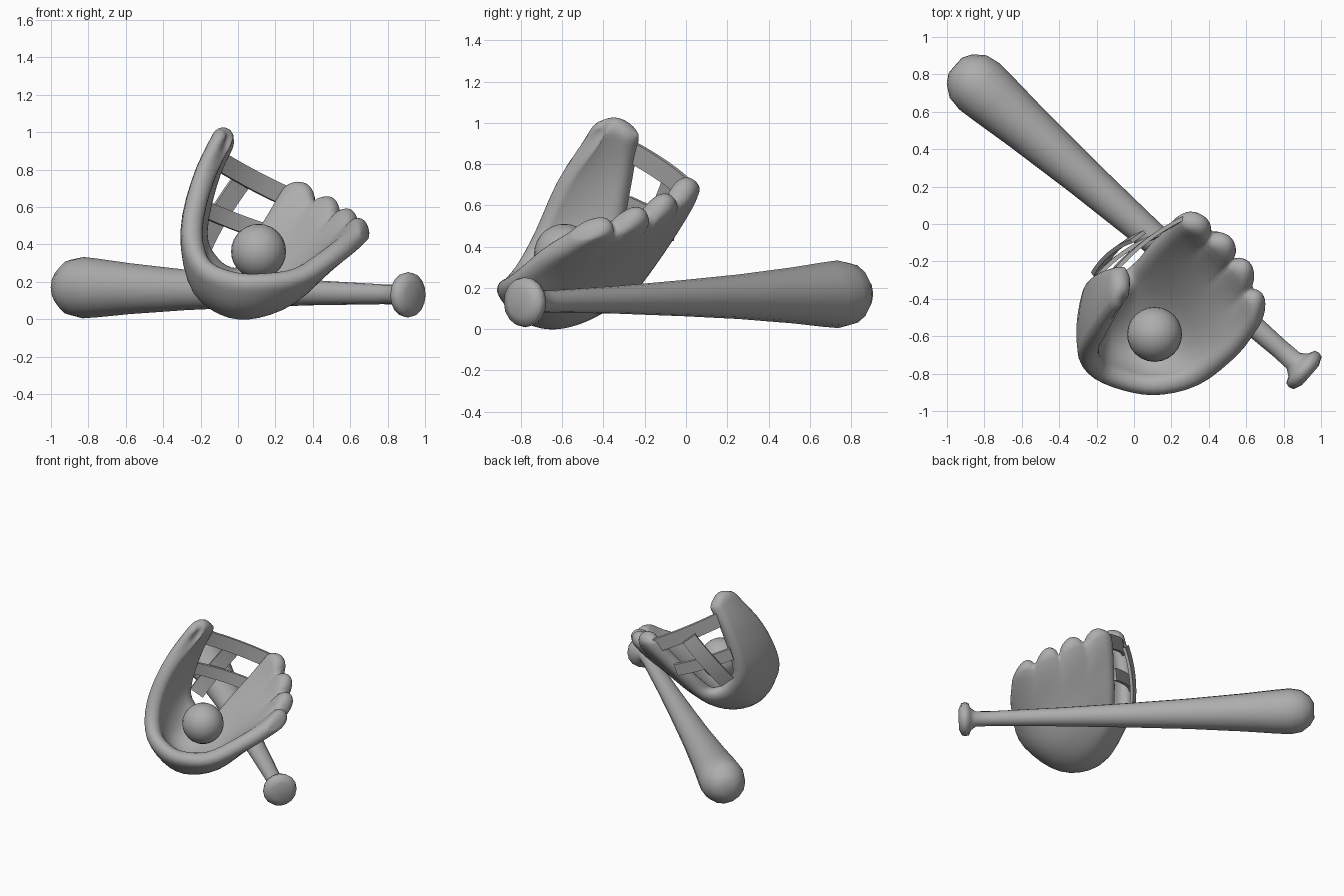
import bpy, bmesh, math
from mathutils import Vector as V

if "Cube" in bpy.data.objects:
    bpy.data.objects.remove(bpy.data.objects["Cube"])

grey = bpy.data.materials.new("plain_grey")
grey.diffuse_color = (0.42, 0.42, 0.42, 1)
grey.use_nodes = True
grey.node_tree.nodes["Principled BSDF"].inputs["Base Color"].default_value = grey.diffuse_color


def make(name, bm, angle=40):
    bmesh.ops.remove_doubles(bm, verts=bm.verts[:], dist=1e-5)
    bmesh.ops.recalc_face_normals(bm, faces=bm.faces[:])
    me = bpy.data.meshes.new(name)
    bm.to_mesh(me)
    bm.free()
    me.materials.append(grey)
    ob = bpy.data.objects.new(name, me)
    bpy.context.collection.objects.link(ob)
    bpy.ops.object.select_all(action='DESELECT')
    ob.select_set(True)
    bpy.context.view_layer.objects.active = ob
    bpy.ops.object.shade_smooth_by_angle(angle=math.radians(angle))
    return ob


def grid(bm, rows):
    vs = [[bm.verts.new(p) for p in r] for r in rows]
    for a, b in zip(vs, vs[1:]):
        for j in range(len(a) - 1):
            bm.faces.new((a[j], a[j + 1], b[j + 1], b[j]))
    return vs


# bat: lathe profile (distance from barrel tip, radius) along a slanted axis
profile = [(0, 0.055), (0.03, 0.105), (0.09, 0.15), (0.17, 0.164), (0.28, 0.156),
           (0.5, 0.136), (0.9, 0.108), (1.3, 0.088), (1.8, 0.067), (2.3, 0.053),
           (2.4, 0.055), (2.435, 0.08), (2.45, 0.115), (2.475, 0.122),
           (2.5, 0.115), (2.52, 0.07)]
tip, butt = V((-0.955, 0.848, 0.172)), V((0.945, -0.812, 0.13))
axis = (butt - tip).normalized()
side = axis.cross(V((0, 0, 1))).normalized()
up = side.cross(axis)
N = 16
bm = bmesh.new()
rings = grid(bm, [[tip + axis * s + r * (math.cos(2 * math.pi * k / N) * side
                   + math.sin(2 * math.pi * k / N) * up) for k in range(N + 1)]
                  for s, r in profile])
bm.faces.new(rings[0][:N])
bm.faces.new(rings[-1][:N])
make("bat", bm, 60)

# ball
bm = bmesh.new()
bmesh.ops.create_uvsphere(bm, u_segments=24, v_segments=14, radius=0.147)
bmesh.ops.translate(bm, verts=bm.verts[:], vec=(0.11, -0.59, 0.363))
make("ball", bm)

# glove sections from thumb tip, round the pocket, to fingertips: front rim, middle, back edge
sections = [
    ((-0.065, -0.42, 0.97), (-0.055, -0.335, 1.02), (-0.05, -0.23, 0.94)),
    ((-0.18, -0.605, 0.74), (-0.18, -0.42, 0.76), (-0.14, -0.26, 0.75)),
    ((-0.235, -0.725, 0.48), (-0.25, -0.53, 0.46), (-0.20, -0.31, 0.46)),
    ((-0.18, -0.81, 0.32), (-0.20, -0.59, 0.19), (-0.13, -0.32, 0.33)),
    ((-0.03, -0.865, 0.25), (-0.07, -0.63, 0.075), (-0.05, -0.28, 0.27)),
    ((0.14, -0.885, 0.24), (0.08, -0.625, 0.06), (0.01, -0.21, 0.29)),
    ((0.34, -0.84, 0.265), (0.24, -0.53, 0.14), (0.08, -0.12, 0.42)),
    ((0.53, -0.71, 0.365), (0.37, -0.37, 0.32), (0.16, -0.04, 0.55)),
    ((0.64, -0.58, 0.44), (0.48, -0.24, 0.47), (0.22, 0.02, 0.66)),
    ((0.69, -0.515, 0.48), (0.56, -0.17, 0.59), (0.27, 0.05, 0.745)),
]
S = [[V(p) for p in row] for row in sections]
LAST = len(S) - 1


def spline(col, u):
    i = max(0, min(int(u), LAST - 1))
    t = u - i
    p1, p2 = S[i][col], S[i + 1][col]
    p0 = S[i - 1][col] if i else 2 * p1 - p2
    p3 = S[i + 2][col] if i + 2 <= LAST else 2 * p2 - p1
    return 0.5 * (2 * p1 + (p2 - p0) * t + (2 * p0 - 5 * p1 + 4 * p2 - p3) * t * t
                  + (3 * p1 - p0 - 3 * p2 + p3) * t ** 3)


def glove_point(u, v):
    f, m, b = (spline(c, u) for c in range(3))
    return f * (1 - v) * (1 - 2 * v) + m * 4 * v * (1 - v) + b * v * (2 * v - 1)


def roll(d, r=0.055):
    # rounded edge profile: 0 at the border, 1 past distance r
    return math.sqrt(max(0, 1 - (1 - min(d / r, 1)) ** 2))


HALF = 0.056
edge = [0, 0.002, 0.008, 0.018, 0.034, 0.055]
us = [d / 0.27 for d in edge] + [0.3 + i * 7.9 / 28 for i in range(29)] \
    + [LAST - d / 0.13 for d in reversed(edge)]
inner, outer = [], []
for u in us:
    width = (glove_point(u, 0.5) - glove_point(u, 0)).length \
        + (glove_point(u, 1) - glove_point(u, 0.5)).length
    e = [d / width for d in edge]
    lo, hi = e[-1], 1 - e[-1]
    vs = e[:-1] + [lo + (hi - lo) * i / 36 for i in range(37)] + [1 - x for x in reversed(e[:-1])]
    ra, rb = [], []
    for v in vs:
        p = glove_point(u, v)
        du = glove_point(u + 0.01, v) - glove_point(u - 0.01, v)
        dv = glove_point(u, v + 0.01) - glove_point(u, v - 0.01)
        n = du.cross(dv).normalized()
        # four rounded fingers: long at finger centres, short and thin in the valleys
        k = max(0, (u - 7.4) / (LAST - 7.4))
        bump = abs(math.sin(4 * math.pi * v)) ** 0.6
        p = p + du.normalized() * (bump - 0.75) * 0.09 * k ** 2
        h = HALF * roll(u * 0.27) * roll((LAST - u) * 0.13) * roll(min(v, 1 - v) * width)
        h *= 1 + k * (0.5 * bump - 0.4)
        ra.append(p + n * h)
        rb.append(p - n * h)
    inner.append(ra)
    outer.append(rb)
bm = bmesh.new()
grid(bm, inner)
grid(bm, outer)
make("glove", bm, 180)

# webbing straps between thumb and first finger
out = V((-0.57, 0.82, 0)).normalized()


def strap(name, a, b, width, bulge, lift=0.0):
    a, b = V(a), V(b)
    w = out.cross(b - a).normalized() * width / 2
    n = out * 0.011
    rows = []
    for i in range(9):
        t = i / 8
        c = a.lerp(b, t) + out * (bulge * 4 * t * (1 - t) + lift)
        rows.append([c - w - n, c + w - n, c + w + n, c - w + n, c - w - n])
    bm = bmesh.new()
    vs = grid(bm, rows)
    bm.faces.new(vs[0][:4])
    bm.faces.new(vs[-1][:4])
    make(name, bm)


strap("upper_strap", (-0.12, -0.265, 0.86), (0.25, 0.02, 0.66), 0.105, 0.025)
strap("lower_strap", (-0.20, -0.28, 0.60), (0.13, -0.06, 0.47), 0.09, 0.025)
strap("cross_strap", (0.03, -0.08, 0.74), (-0.18, -0.255, 0.39), 0.11, 0.025, 0.015)
